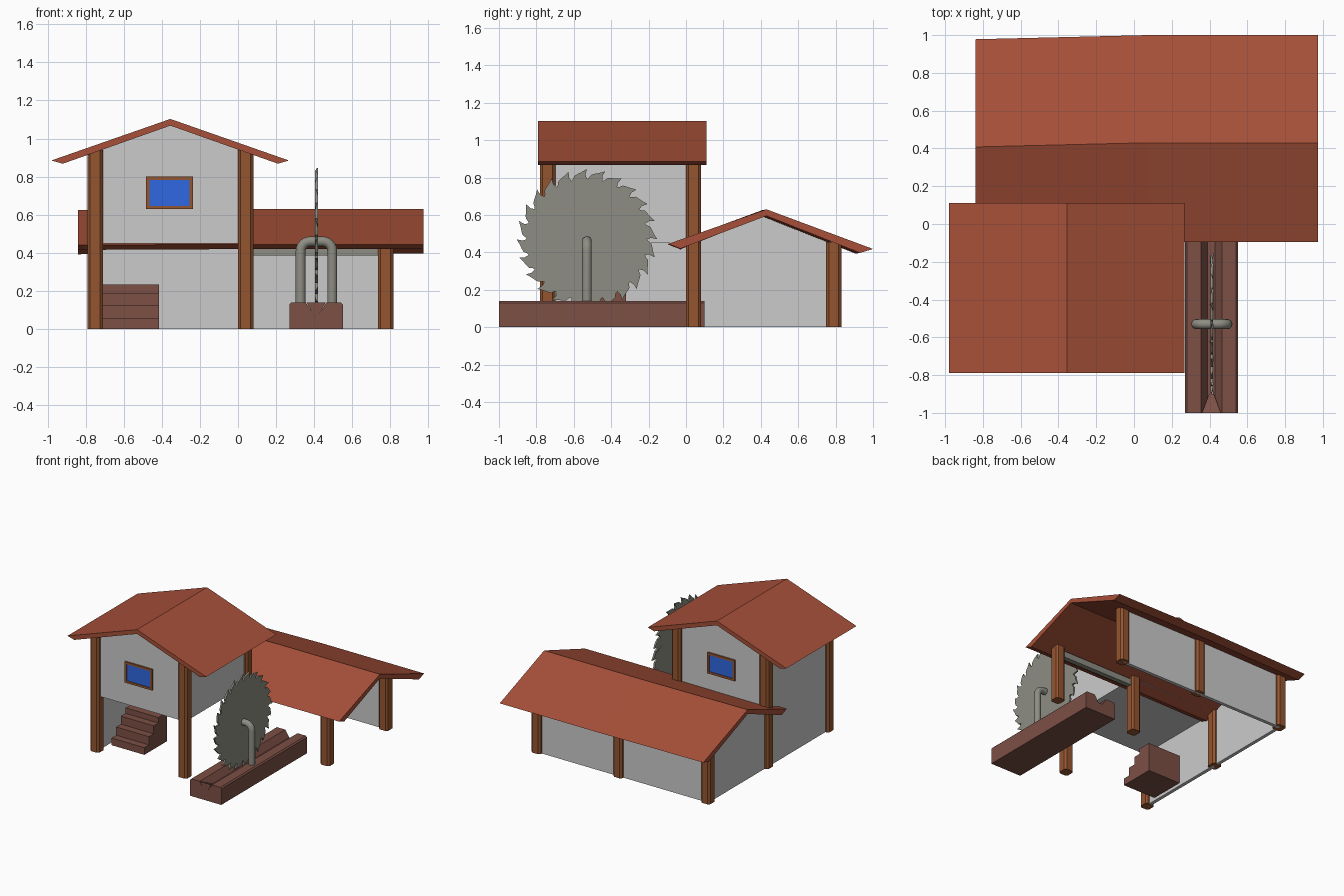
import bpy, bmesh
from math import sin, cos, pi
from mathutils import Vector

if "Cube" in bpy.data.objects:
    bpy.data.objects.remove(bpy.data.objects["Cube"])


def material(name, rgb):
    m = bpy.data.materials.new(name)
    m.diffuse_color = (*rgb, 1)
    m.use_nodes = True
    m.node_tree.nodes["Principled BSDF"].inputs["Base Color"].default_value = m.diffuse_color
    return m


ROOF = material("roof_red", (0.38, 0.08, 0.04))
POST = material("post_brown", (0.30, 0.09, 0.03))
WOOD = material("dark_wood", (0.20, 0.08, 0.06))
BLUE = material("window_blue", (0.03, 0.14, 0.75))
STEEL = material("steel", (0.27, 0.27, 0.23))


def finish(name, bm, mat=None):
    bmesh.ops.recalc_face_normals(bm, faces=bm.faces)
    me = bpy.data.meshes.new(name)
    bm.to_mesh(me)
    bm.free()
    ob = bpy.data.objects.new(name, me)
    bpy.context.collection.objects.link(ob)
    if mat:
        me.materials.append(mat)
    return ob


def loft(name, rings, mat=None):
    """Join equal closed outlines of 3D points and cap both ends."""
    bm = bmesh.new()
    vs = [[bm.verts.new(p) for p in r] for r in rings]
    n = len(vs[0])
    for a, b in zip(vs, vs[1:]):
        for i in range(n):
            j = (i + 1) % n
            bm.faces.new((a[i], a[j], b[j], b[i]))
    bm.faces.new(vs[0])
    bm.faces.new(vs[-1][::-1])
    return finish(name, bm, mat)


def prism(name, pts, axis, a, b, mat=None):
    """Extrude (y,z) outlines along x, or (x,z) outlines along y."""
    put = (lambda t, p: (t, *p)) if axis == "x" else (lambda t, p: (p[0], t, p[1]))
    return loft(name, [[put(t, p) for p in pts] for t in (a, b)], mat)


def box(name, x0, x1, y0, y1, z0, z1, mat=None):
    return prism(name, [(x0, z0), (x1, z0), (x1, z1), (x0, z1)], "y", y0, y1, mat)


# Timber posts with chamfered corners
TALL, LOW = 0.94, 0.455
for i, (x, y, h) in enumerate([
        (-0.75, -0.74, TALL), (0.04, -0.74, TALL), (-0.75, 0.04, TALL), (0.04, 0.04, TALL),
        (0.775, 0.04, LOW), (0.775, 0.79, LOW), (0.04, 0.79, LOW), (-0.75, 0.79, LOW)]):
    r, c = 0.041, 0.026
    ring = [(r, -c), (r, c), (c, r), (-c, r), (-r, c), (-r, -c), (-c, -r), (c, -r)]
    loft(f"post_{i}", [[(x + u, y + v, z) for u, v in ring] for z in (0, h)], POST)

# Thin walls: tower upper storey, full-height left side, shed left gable and back
T = 0.014
gable = [(-0.75, 0.45), (0.04, 0.45), (0.04, 0.945), (-0.355, 1.085), (-0.75, 0.945)]
for name, y in (("tower_front_wall", -0.74), ("tower_back_wall", 0.04)):
    prism(name, gable, "y", y - T, y + T)
box("tower_right_wall", 0.04 - T, 0.04 + T, -0.74, 0.04, 0.45, 0.94)
box("tower_left_wall", -0.75 - T, -0.75 + T, -0.74, 0.04, 0, 0.94)
box("tower_floor", -0.75, 0.04, -0.74, 0.04, 0.45, 0.465)
prism("shed_left_wall", [(0.04, 0), (0.79, 0), (0.79, 0.465), (0.425, 0.605), (0.04, 0.47)],
      "x", -0.75 - T, -0.75 + T)
box("shed_back_wall", -0.75, 0.775, 0.79 - T, 0.79 + T, 0, 0.46)
box("shed_front_beam", 0.06, 0.765, 0.02, 0.06, 0.385, 0.435, STEEL)

# Roofs
prism("tower_roof", [(-0.98, 0.885), (-0.355, 1.103), (0.267, 0.885), (0.21, 0.868),
                     (-0.355, 1.068), (-0.92, 0.868)], "y", -0.79, 0.11, ROOF)
shed = [(-0.095, 0.445), (0.43, 0.63), (1.0, 0.418), (0.93, 0.397), (0.43, 0.595), (-0.03, 0.42)]
loft("shed_roof", [[(x, y + (d if y > 0.2 else 0), z + d * 0.2) for y, z in shed]
                   for x, d in ((-0.84, -0.022), (0.07, 0), (0.975, 0))], ROOF)

# Windows on the front and back of the tower
for side, y in (("front", -0.755), ("back", 0.055)):
    y0, y1 = y - 0.012, y + 0.012
    box(f"{side}_window_pane", -0.465, -0.255, y - 0.005, y + 0.005, 0.645, 0.785, BLUE)
    for j, (x0, x1, z0, z1) in enumerate([
            (-0.483, -0.237, 0.63, 0.647), (-0.483, -0.237, 0.783, 0.80),
            (-0.483, -0.465, 0.647, 0.783), (-0.255, -0.237, 0.647, 0.783)]):
        box(f"{side}_window_frame_{j}", x0, x1, y0, y1, z0, z1, POST)

# Stairs inside the open lower storey
steps = [(-0.32, 0)]
outline = [(-0.61, 0)]
for k, z in enumerate((0.058, 0.125, 0.19, 0.235)):
    y = -0.61 + 0.06 * k
    outline += [(y, z), (y + 0.06 if k < 3 else -0.32, z)]
prism("stairs", outline + steps, "x", -0.71, -0.415, WOOD)

# Saw bench with a groove, closed by a small ramp at the front
prism("saw_bench", [(0.27, 0), (0.55, 0), (0.55, 0.13), (0.54, 0.14), (0.465, 0.14), (0.43, 0.085),
                    (0.39, 0.085), (0.355, 0.14), (0.28, 0.14), (0.27, 0.13)],
      "y", -1.0, 0.1, WOOD)
bm = bmesh.new()
for p in [(0.36, -1, 0.14), (0.46, -1, 0.14), (0.43, -1, 0.085), (0.39, -1, 0.085),
          (0.405, -0.88, 0.085), (0.415, -0.88, 0.085)]:
    bm.verts.new(p)
bmesh.ops.convex_hull(bm, input=bm.verts)
finish("bench_ramp", bm, WOOD)

# Circular blade: hooked teeth, bent alternately left and right
CX, CY, CZ, N = 0.412, -0.53, 0.47, 24
tooth = [(0.0, 0.322), (0.12, 0.328), (0.25, 0.345), (0.45, 0.352),
         (0.70, 0.360), (1.0, 0.376), (0.92, 0.345)]
rings = [[], []]
for i in range(N):
    for f, r in tooth:
        a = pi / 2 - (i + f) * 2 * pi / N
        bend = (0.005 if i % 2 else -0.005) if r > 0.37 else 0
        for ring, s in zip(rings, (-0.007, 0.007)):
            ring.append((CX + s * (0.5 if bend else 1) + bend, CY + r * cos(a), CZ + r * sin(a)))
loft("saw_blade", rings, STEEL)

# Bent tube that carries the blade
W, R, TOP = 0.083, 0.05, 0.46
path = [(-W, 0.12)]
for k in range(7):
    a = pi - k * pi / 12
    path.append((-W + R + R * cos(a), TOP - R + R * sin(a)))
path += [(-x, z) for x, z in reversed(path)]
tube = []
for i, (x, z) in enumerate(path):
    p, q = path[max(i - 1, 0)], path[min(i + 1, len(path) - 1)]
    t = Vector((q[0] - p[0], 0, q[1] - p[1])).normalized()
    nrm = Vector((-t.z, 0, t.x))
    c = Vector((CX + x, CY, z))
    tube.append([c + 0.026 * (nrm * cos(k * pi / 8) + Vector((0, 1, 0)) * sin(k * pi / 8))
                 for k in range(16)])
ob = loft("blade_bracket", tube, STEEL)
bpy.context.view_layer.objects.active = ob
ob.select_set(True)
bpy.ops.object.shade_smooth_by_angle()
